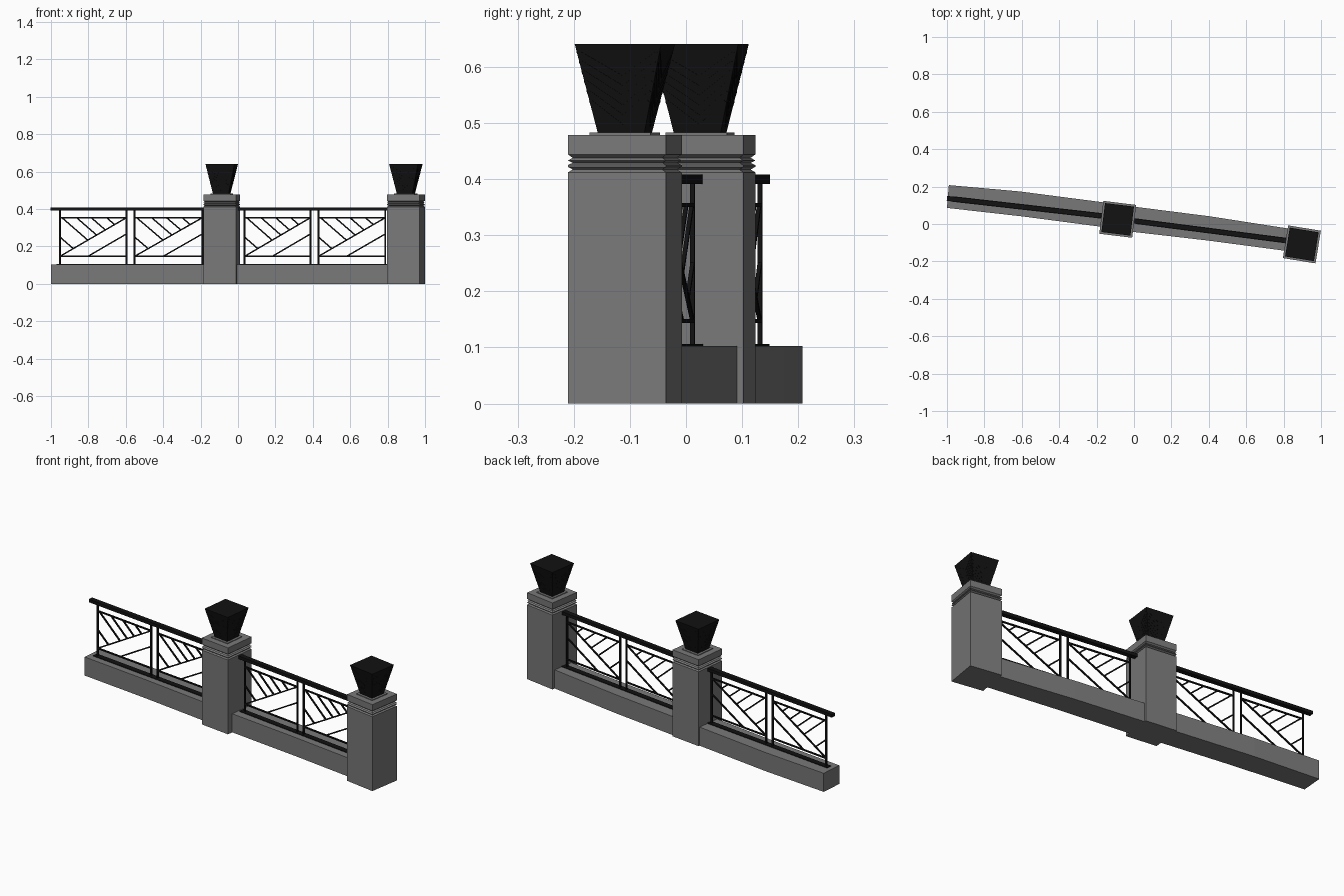
import bpy, bmesh, math
from mathutils import Vector, Matrix

if "Cube" in bpy.data.objects:
    bpy.data.objects.remove(bpy.data.objects["Cube"])


def material(name, v):
    m = bpy.data.materials.new(name)
    m.diffuse_color = (v, v, v, 1)
    m.use_nodes = True
    m.node_tree.nodes["Principled BSDF"].inputs["Base Color"].default_value = m.diffuse_color
    return m


STONE = material("stone_grey", 0.19)
METAL = material("black_metal", 0.006)


def finish(name, bm, mat):
    bmesh.ops.recalc_face_normals(bm, faces=bm.faces)
    me = bpy.data.meshes.new(name)
    bm.to_mesh(me)
    bm.free()
    me.materials.append(mat)
    ob = bpy.data.objects.new(name, me)
    bpy.context.collection.objects.link(ob)
    return ob


def square_stack(bm, profile):
    """Square column from (half width, z) pairs."""
    rings = [[bm.verts.new((sx * h, sy * h, z)) for sx, sy in
              ((-1, -1), (1, -1), (1, 1), (-1, 1))] for h, z in profile]
    for a, b in zip(rings, rings[1:]):
        for i in range(4):
            j = (i + 1) % 4
            bm.faces.new((a[i], a[j], b[j], b[i]))
    bm.faces.new(rings[0][::-1])
    bm.faces.new(rings[-1])


def beam(bm, a, b, w, h, side=None):
    """Box from a to b, w wide along side, h across."""
    a, b = Vector(a), Vector(b)
    d = b - a
    x = d.normalized()
    y = Vector(side) if side else Vector((0, 0, 1)).cross(x)
    y = (y - x * y.dot(x)).normalized()
    rot = Matrix((x, y, x.cross(y))).transposed().to_4x4()
    m = Matrix.Translation((a + b) / 2) @ rot @ Matrix.Diagonal((d.length, w, h, 1))
    bmesh.ops.create_cube(bm, size=1, matrix=m)


# Posts with grooved necks, and tapered lamps
def post(tag, x, y, deg):
    place = Matrix.Translation((x, y, 0)) @ Matrix.Rotation(math.radians(deg), 4, 'Z')
    bm = bmesh.new()
    H, G = 0.0885, 0.081
    square_stack(bm, [(H, 0), (H, 0.412), (G, 0.417), (H, 0.422), (H, 0.425),
                      (G, 0.429), (H, 0.433), (G, 0.438), (H, 0.444), (H, 0.479)])
    finish("post_" + tag, bm, STONE).matrix_world = place
    bm = bmesh.new()
    square_stack(bm, [(0.055, 0.478), (0.055, 0.483)])
    finish("lamp_base_" + tag, bm, STONE).matrix_world = place

    bm = bmesh.new()
    lo, hi, z0, z1 = 0.042, 0.078, 0.482, 0.641
    square_stack(bm, [(lo, z0), (hi, z1)])

    # slanted ribs on each lamp face
    def on_face(u, v, k):
        h = lo + (hi - lo) * v
        p = Vector((u * h, -h, z0 + (z1 - z0) * v))
        return Matrix.Rotation(k * math.pi / 2, 3, 'Z') @ p
    for k in range(4):
        n = Matrix.Rotation(k * math.pi / 2, 3, 'Z') @ Vector((0, -1, -0.22))
        for i in range(6):
            v = 0.08 + i * 0.11
            beam(bm, on_face(-0.94, v + 0.28, k), on_face(0.1, v, k), 0.002, 0.004, n)
            beam(bm, on_face(0.1, v, k), on_face(0.94, v + 0.28, k), 0.002, 0.004, n)
    finish("lamp_" + tag, bm, METAL).matrix_world = place


post("middle", -0.087, 0.025, -7)
post("right", 0.8975, -0.109, -9.2)


# Low walls with a slightly bowed plan
def wall(tag, outline):
    bm = bmesh.new()
    f = bm.faces.new([bm.verts.new((x, y, 0)) for x, y in outline])
    ext = bmesh.ops.extrude_face_region(bm, geom=[f])
    verts = [g for g in ext["geom"] if isinstance(g, bmesh.types.BMVert)]
    bmesh.ops.translate(bm, verts=verts, vec=(0, 0, 0.103))
    if not any(g.normal.z < -0.9 or g.normal.z > 0.9 for g in bm.faces
               if g.calc_center_median().z < 0.01):
        bm.faces.new([v for v in bm.verts if v.co.z < 0.01])
    finish("wall_" + tag, bm, STONE)


wall("left", [(-1, 0.086), (-0.6, 0.041), (-0.12, -0.022), (-0.12, 0.11),
              (-0.18, 0.118), (-0.61, 0.174), (-0.99, 0.208)])
wall("right", [(-0.05, -0.037), (0.4, -0.089), (0.86, -0.15), (0.86, -0.03),
               (0.83, -0.025), (0.406, 0.041), (-0.05, 0.099)])


# Railing: handrail, foot strip and two patterned panels
def railing(tag, start, end, x_rail, panels):
    slope = (end[1] - start[1]) / (end[0] - start[0])

    def P(x, z):
        return (x, start[1] + slope * (x - start[0]), z)
    xa, xb = x_rail
    bm = bmesh.new()
    beam(bm, P(xa, 0.400), P(xb, 0.400), 0.026, 0.017)
    finish("handrail_" + tag, bm, METAL)
    bm = bmesh.new()
    beam(bm, P(xa + 0.03, 0.104), P(xb, 0.104), 0.03, 0.005)
    finish("foot_strip_" + tag, bm, METAL)

    bm = bmesh.new()
    side = (-slope, 1, 0)
    z0, z1 = 0.147, 0.354
    for a, b in panels:
        for x in (a, b):
            beam(bm, P(x, 0.103), P(x, 0.395), 0.008, 0.008, side)
        for z in (z0, z1):
            beam(bm, P(a, z), P(b, z), 0.008, 0.007, side)

        def Q(u, v):
            return P(a + (b - a) * u, z0 + (z1 - z0) * v)
        # rising diagonal, one parallel bar below, falling bars above
        lines = [((0, 0), (1, 1)), ((0.42, 0), (1, 0.58)), ((0, 0.5), (0.2, 0.2))]
        for u in (0.03, 0.25, 0.47, 0.70):
            t = (1 - u) / 2.5
            lines.append(((u, 1), (u + t, 1 - 1.5 * t)))
        for p, q in lines:
            beam(bm, Q(*p), Q(*q), 0.007, 0.007, side)
    finish("railing_panels_" + tag, bm, METAL)


railing("left", (-1, 0.137), (-0.16, 0.042), (-1, -0.15),
        [(-0.952, -0.596), (-0.553, -0.19)])
railing("right", (0.01, 0.015), (0.81, -0.088), (-0.02, 0.84),
        [(0.035, 0.388), (0.43, 0.788)])
